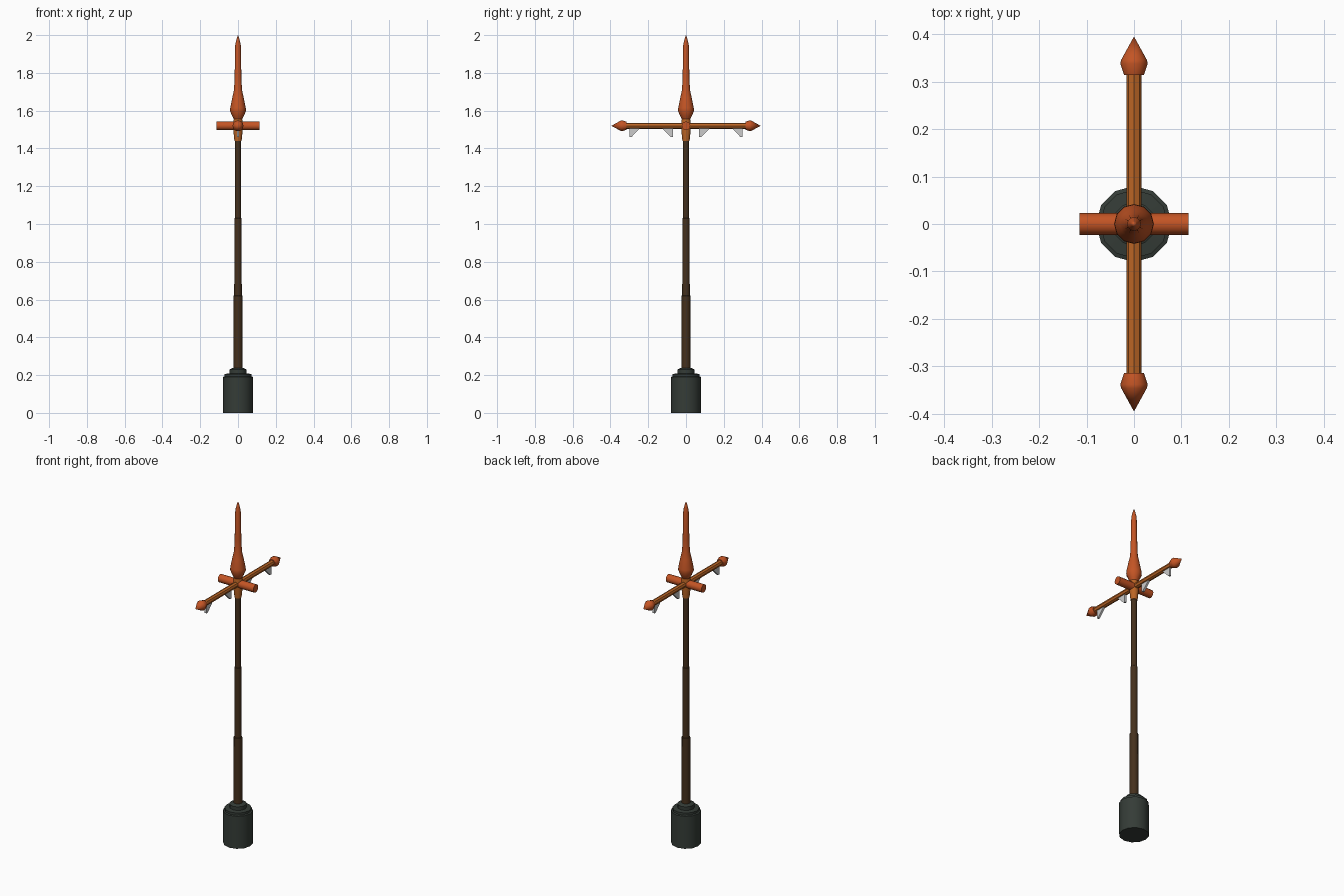
import bpy, bmesh
from math import cos, sin, pi, radians
from mathutils import Matrix

if "Cube" in bpy.data.objects:
    bpy.data.objects.remove(bpy.data.objects["Cube"])


def material(name, rgb):
    m = bpy.data.materials.new(name)
    m.diffuse_color = (*rgb, 1)
    m.use_nodes = True
    m.node_tree.nodes["Principled BSDF"].inputs["Base Color"].default_value = m.diffuse_color
    return m


IRON = material("dark_iron", (0.035, 0.045, 0.038))
WOOD = material("dark_wood", (0.06, 0.03, 0.012))
RED = material("orange_red", (0.55, 0.09, 0.018))
AMBER = material("orange_brown", (0.50, 0.13, 0.018))


def finish(name, bm, mat):
    bmesh.ops.recalc_face_normals(bm, faces=bm.faces)
    me = bpy.data.meshes.new(name)
    bm.to_mesh(me)
    bm.free()
    ob = bpy.data.objects.new(name, me)
    bpy.context.collection.objects.link(ob)
    if mat:
        me.materials.append(mat)
    return ob


def lathe(name, profile, sides, mat, matrix=Matrix(), smooth=True):
    """Turn (radius, height) points around the z axis; radius 0 makes a tip."""
    bm = bmesh.new()
    rings = []
    for r, z in profile:
        n = sides if r > 0 else 1
        rings.append([bm.verts.new((r * cos(2 * pi * i / sides), r * sin(2 * pi * i / sides), z))
                      for i in range(n)])
    for a, b in zip(rings, rings[1:]):
        for i in range(sides):
            j = (i + 1) % sides
            quad = [a[i % len(a)], a[j % len(a)], b[j % len(b)], b[i % len(b)]]
            bm.faces.new(list(dict.fromkeys(quad)))
    for ring in (rings[0], rings[-1]):
        if len(ring) > 1:
            bm.faces.new(ring)
    bm.transform(matrix)
    ob = finish(name, bm, mat)
    if smooth:
        bpy.context.view_layer.objects.active = ob
        ob.select_set(True)
        bpy.ops.object.shade_smooth_by_angle(angle=radians(35))
        ob.select_set(False)
    return ob


BAR_Z = 1.52

# Stepped base
lathe("base", [(0.08, 0), (0.08, 0.19), (0.072, 0.193), (0.072, 0.206),
               (0.046, 0.209), (0.046, 0.23), (0.03, 0.237)], 12, IRON)

# Pole in three slightly stepped lengths
lathe("pole", [(0.024, 0.22), (0.023, 0.62), (0.020, 0.622), (0.019, 1.03),
               (0.017, 1.032), (0.0155, 1.46)], 12, WOOD)

# Collar that grips the pole and carries the bars
lathe("collar", [(0.019, 1.44), (0.025, 1.50), (0.025, 1.54), (0.021, 1.562)], 12, AMBER)

# Spear-shaped finial
lathe("finial", [(0.022, 1.555), (0.030, 1.57), (0.042, 1.598), (0.041, 1.615),
                 (0.030, 1.67), (0.021, 1.71), (0.018, 1.78), (0.0145, 1.95),
                 (0.006, 1.985), (0, 2.0)], 12, RED)

# Short cross bar along x
to_x = Matrix.Translation((0, 0, BAR_Z)) @ Matrix.Rotation(pi / 2, 4, 'Y')
lathe("short_bar", [(0.023, -0.115), (0.023, 0.115)], 12, RED, to_x)

# Long bar along y with pointed ends, and the hanging hooks on each arm
to_y = Matrix.Translation((0, 0, BAR_Z)) @ Matrix.Rotation(-pi / 2, 4, 'X')
lathe("long_bar", [(0.016, -0.32), (0.016, 0.32)], 8, AMBER, to_y)
for side, label in ((1, "back"), (-1, "front")):
    flip = to_y @ Matrix.Scale(side, 4, (0, 0, 1))
    lathe(label + "_point", [(0.021, 0.314), (0.029, 0.338), (0.027, 0.346), (0, 0.395)], 12, RED, flip)
    for tag, straight, other in (("inner", 0.07, 0.125), ("outer", 0.30, 0.245)):
        bm = bmesh.new()
        step = 0.2 * (other - straight)
        outline = [(straight, 1.515), (straight, 1.46), (straight + step, 1.46),
                   (other, 1.505), (other, 1.515)]
        face = bm.faces.new([bm.verts.new((-0.006, side * y, z)) for y, z in outline])
        ext = bmesh.ops.extrude_face_region(bm, geom=[face])["geom"]
        bmesh.ops.translate(bm, vec=(0.012, 0, 0),
                            verts=[v for v in ext if isinstance(v, bmesh.types.BMVert)])
        finish(f"{label}_{tag}_hook", bm, None)
